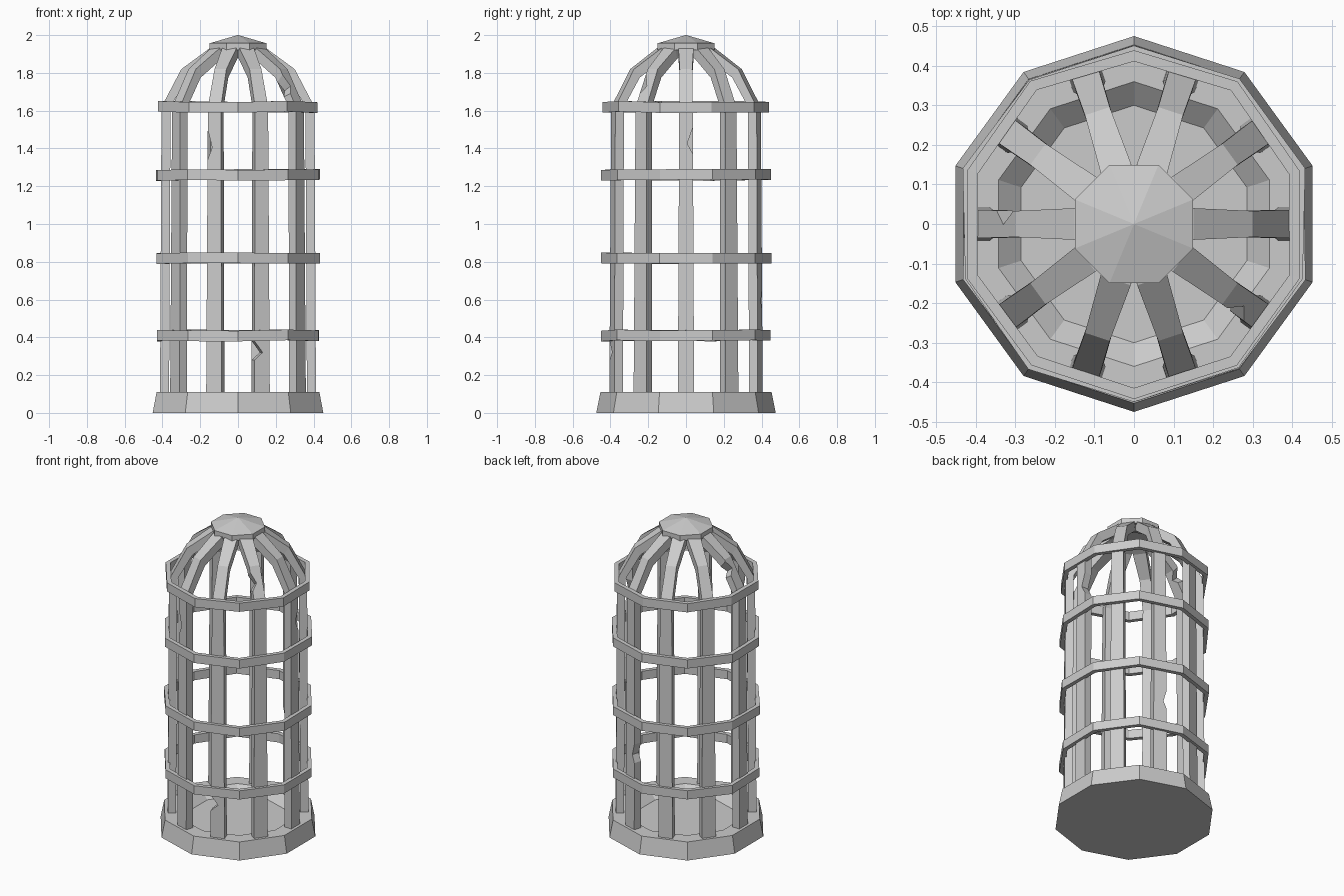
import bpy, bmesh, math, random
from mathutils import Vector

if "Cube" in bpy.data.objects:
    bpy.data.objects.remove(bpy.data.objects["Cube"])

random.seed(4)
SIDES = 10


def finish(name, bm):
    bmesh.ops.recalc_face_normals(bm, faces=bm.faces[:])
    me = bpy.data.meshes.new(name)
    bm.to_mesh(me)
    bm.free()
    ob = bpy.data.objects.new(name, me)
    bpy.context.collection.objects.link(ob)
    return ob


def lathe(name, profile, sides, start, closed=False, jitter=0.0):
    """Spin (radius, z) points into flat facets; closed joins the profile ends."""
    bm = bmesh.new()
    loops = [[] for _ in profile]
    for k in range(sides):
        a = start + math.tau * k / sides
        dr = random.uniform(-jitter, jitter)
        dz = random.uniform(-jitter, jitter)
        for loop, (r, z) in zip(loops, profile):
            loop.append(bm.verts.new(((r + dr) * math.cos(a), (r + dr) * math.sin(a), z + dz)))
    pairs = list(zip(loops, loops[1:]))
    if closed:
        pairs.append((loops[-1], loops[0]))
    for lo, hi in pairs:
        for k in range(sides):
            j = (k + 1) % sides
            bm.faces.new((lo[k], lo[j], hi[j], hi[k]))
    if not closed:
        bm.faces.new(loops[0])
        bm.faces.new(loops[-1])
    return finish(name, bm)


# Outer line of a bar: (radius, z, half width, inner radius, inner z)
PATH = [
    (0.413, 0.08, 0.043, 0.365, 0.08),
    (0.405, 1.62, 0.036, 0.357, 1.62),
    (0.300, 1.82, 0.033, 0.268, 1.775),
    (0.150, 1.93, 0.040, 0.135, 1.875),
    (0.090, 1.945, 0.036, 0.090, 1.89),
]


def sample(z):
    for p, q in zip(PATH, PATH[1:]):
        if p[1] <= z <= q[1]:
            t = (z - p[1]) / (q[1] - p[1])
            return tuple(a + (b - a) * t for a, b in zip(p, q))


def bar(name, angle, chip=None):
    """Sweep a box section up the path; chip = (z, side, depth, half height)."""
    stations = [(p, 0, 0) for p in PATH]
    if chip:
        z, side, depth, h = chip
        for dz, d in ((-h, 0), (-h * 0.2, depth), (h * 0.3, depth * 0.6), (h, 0)):
            stations.append((sample(z + dz), side, d))
        stations.sort(key=lambda s: s[0][1])
    out = Vector((math.cos(angle), math.sin(angle), 0))
    tan = Vector((-out.y, out.x, 0))
    up = Vector((0, 0, 1))
    bm = bmesh.new()
    rows = []
    for (r, z, w, ri, zi), side, d in stations:
        left = -w + (d if side < 0 else 0)
        right = w - (d if side > 0 else 0)
        rows.append([bm.verts.new(out * a + tan * b + up * c) for a, b, c in
                     ((r, left, z), (r, right, z), (ri, right, zi), (ri, left, zi))])
    for lo, hi in zip(rows, rows[1:]):
        for i in range(4):
            j = (i + 1) % 4
            bm.faces.new((lo[i], lo[j], hi[j], hi[i]))
    bm.faces.new(rows[0])
    bm.faces.new(rows[-1])
    return finish(name, bm)


# Base with sunken floor
lathe("base", [(0.475, 0), (0.453, 0.11), (0.36, 0.11), (0.30, 0.06)], SIDES, math.pi / 2)

# Bars curving into the dome, some chipped
chips = {0: (1.44, 1, 0.03, 0.07), 5: (1.77, -1, 0.035, 0.04), 7: (1.42, -1, 0.025, 0.08),
         8: (0.33, -1, 0.045, 0.05), 9: (1.74, -1, 0.03, 0.05), 2: (0.6, 1, 0.02, 0.06)}
for k in range(SIDES):
    bar(f"bar_{k}", math.tau * k / SIDES, chips.get(k))

# Hoops around the bars
for i, (z, r) in enumerate(((0.41, 0.449), (0.82, 0.452), (1.26, 0.452), (1.62, 0.443))):
    lathe(f"hoop_{i}", [(r, z - 0.028), (r, z + 0.028), (r - 0.028, z + 0.028), (r - 0.028, z - 0.028)],
          SIDES, math.pi / 2, closed=True, jitter=0.004)

# Eight-sided cap
lathe("cap", [(0.162, 1.922), (0.162, 1.957), (0.002, 2.0)], 8, math.pi / 8)
